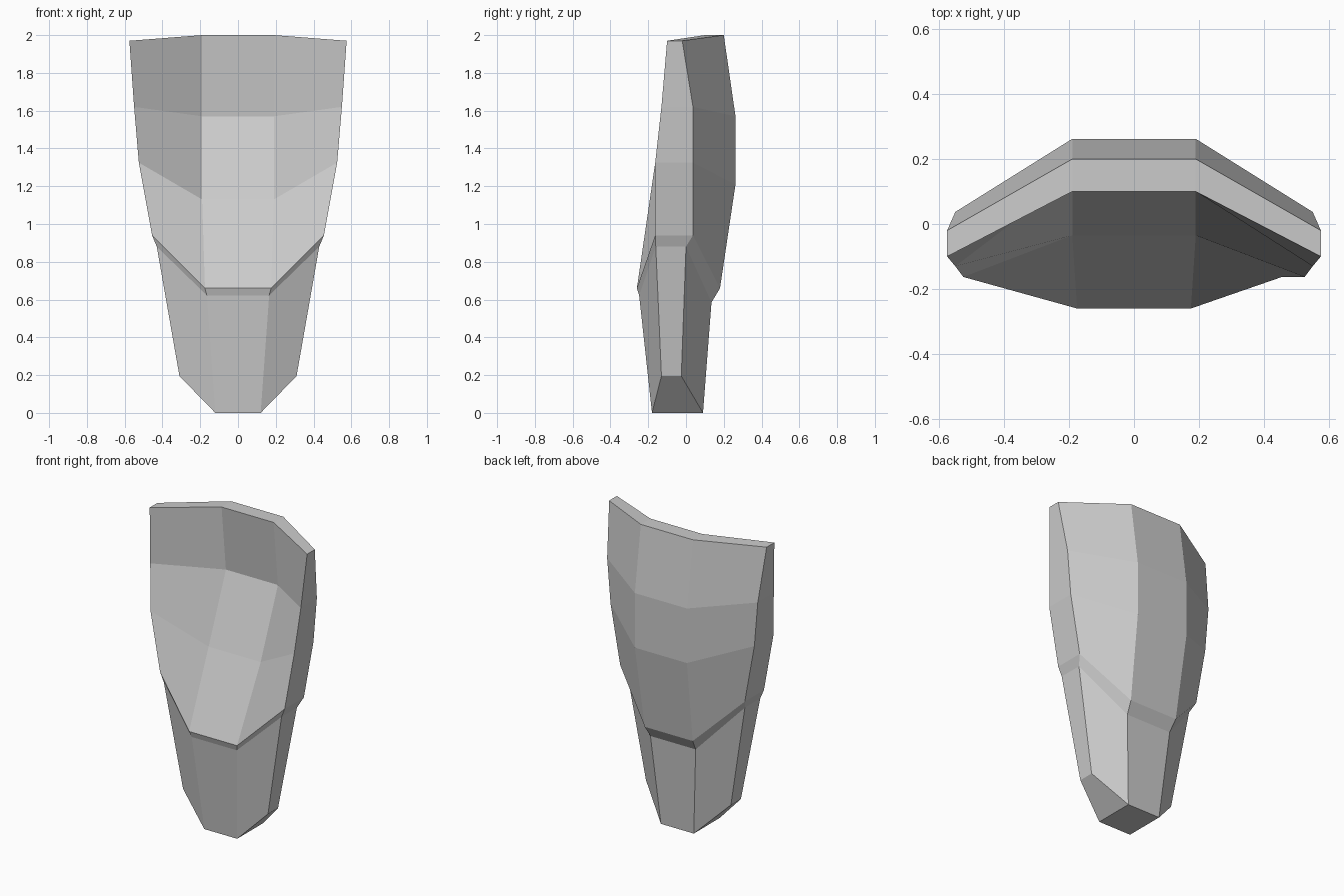
import bpy, bmesh

if "Cube" in bpy.data.objects:
    bpy.data.objects.remove(bpy.data.objects["Cube"])

# Each row, top to bottom: inner crease point (x, y, z), outer rim point (x, y, z)
FRONT = [
    ((0.19, 0.10, 2.00), (0.575, -0.10, 1.97)),
    ((0.19, 0.145, 1.57), (0.55, -0.13, 1.62)),
    ((0.19, -0.035, 1.13), (0.525, -0.163, 1.325)),
    ((0.175, -0.26, 0.66), (0.455, -0.163, 0.94)),
    ((0.165, -0.248, 0.622), (0.43, -0.16, 0.88)),
    ((0.12, -0.18, 0.00), (0.31, -0.13, 0.195)),
]
BACK = [
    ((0.19, 0.20, 2.00), (0.575, -0.02, 1.97)),
    ((0.19, 0.262, 1.57), (0.55, 0.037, 1.62)),
    ((0.19, 0.262, 1.21), (0.525, 0.037, 1.325)),
    ((0.175, 0.18, 0.66), (0.455, 0.037, 0.94)),
    ((0.165, 0.135, 0.585), (0.43, 0.0, 0.88)),
    ((0.12, 0.09, 0.00), (0.31, -0.025, 0.195)),
]


def row_points(row):
    """Mirror a half row into four points running left to right."""
    inner, outer = row
    flip = lambda p: (-p[0], p[1], p[2])
    return [flip(outer), flip(inner), inner, outer]


# Curved tapering plate: closed rings of eight points, front then back
bm = bmesh.new()
rings = []
for f, b in zip(FRONT, BACK):
    pts = row_points(f) + row_points(b)[::-1]
    rings.append([bm.verts.new(p) for p in pts])

# Skin between neighbouring rings
for upper, lower in zip(rings, rings[1:]):
    for i in range(8):
        j = (i + 1) % 8
        bm.faces.new((upper[i], lower[i], lower[j], upper[j]))

# Top edge and bottom tip caps, one quad per column
for ring in (rings[0], rings[-1]):
    for i in range(3):
        bm.faces.new((ring[i], ring[i + 1], ring[6 - i], ring[7 - i]))

bmesh.ops.recalc_face_normals(bm, faces=bm.faces[:])
mesh = bpy.data.meshes.new("curved_plate")
bm.to_mesh(mesh)
bm.free()
plate = bpy.data.objects.new("curved_plate", mesh)
bpy.context.collection.objects.link(plate)
